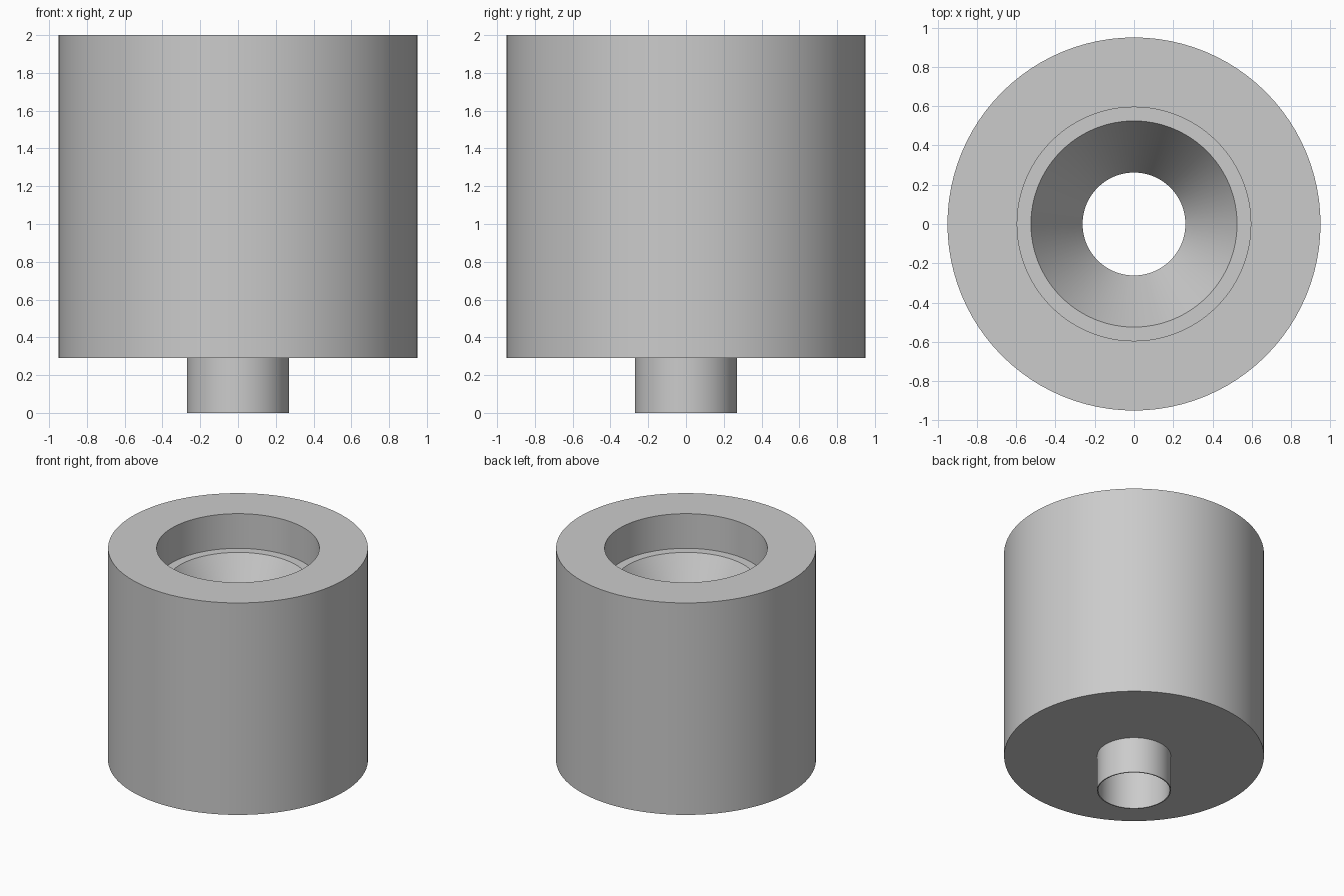
import bpy, bmesh, math

if "Cube" in bpy.data.objects:
    bpy.data.objects.remove(bpy.data.objects["Cube"])

SEGMENTS = 96

grey = bpy.data.materials.new("grey")
grey.diffuse_color = (0.6, 0.6, 0.6, 1)
grey.use_nodes = True
grey.node_tree.nodes["Principled BSDF"].inputs["Base Color"].default_value = grey.diffuse_color


def lathe(name, profile):
    """Revolve a closed (radius, height) outline around the z axis."""
    bm = bmesh.new()
    rings = []
    for r, z in profile:
        rings.append([bm.verts.new((r * math.cos(2 * math.pi * i / SEGMENTS),
                                    r * math.sin(2 * math.pi * i / SEGMENTS), z))
                      for i in range(SEGMENTS)])
    for a, b in zip(rings, rings[1:] + rings[:1]):
        for i in range(SEGMENTS):
            j = (i + 1) % SEGMENTS
            bm.faces.new((a[i], a[j], b[j], b[i]))
    bmesh.ops.recalc_face_normals(bm, faces=bm.faces)
    mesh = bpy.data.meshes.new(name)
    bm.to_mesh(mesh)
    bm.free()
    mesh.materials.append(grey)
    obj = bpy.data.objects.new(name, mesh)
    bpy.context.collection.objects.link(obj)
    bpy.context.view_layer.objects.active = obj
    obj.select_set(True)
    bpy.ops.object.shade_smooth_by_angle(angle=math.radians(25))
    obj.select_set(False)
    return obj


# Thick body with a counterbore, a tapered funnel and a thin outlet tube
lathe("funnel_body", [
    (0.27, 0.0), (0.27, 0.29),      # outlet tube outside
    (0.95, 0.29), (0.95, 2.0),      # underside and outer wall
    (0.595, 2.0), (0.595, 1.72),    # rim and counterbore
    (0.525, 1.72), (0.262, 1.27),   # ledge and funnel cone
    (0.262, 0.0),                   # straight bore
])
